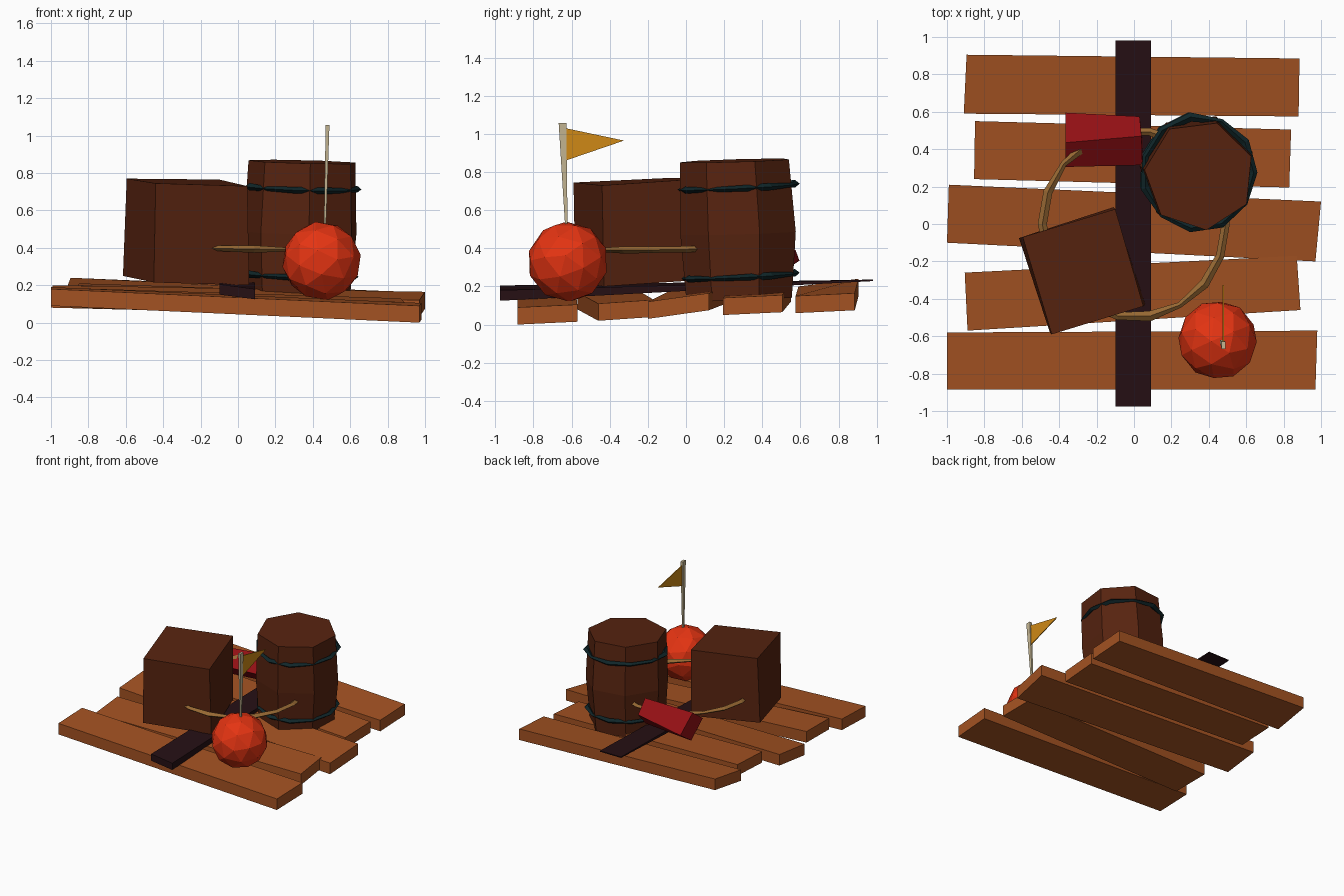
import bpy, bmesh, math
from mathutils import Vector, Matrix

if "Cube" in bpy.data.objects:
    bpy.data.objects.remove(bpy.data.objects["Cube"])


def mat(name, r, g, b):
    m = bpy.data.materials.new(name)
    m.diffuse_color = (r, g, b, 1)
    m.use_nodes = True
    m.node_tree.nodes["Principled BSDF"].inputs["Base Color"].default_value = m.diffuse_color
    return m


PLANK = mat("plank_wood", .37, .085, .016)
DARK = mat("dark_wood", .095, .017, .005)
BEAM = mat("black_wood", .019, .005, .007)
IRON = mat("dark_teal_iron", .005, .019, .022)
RED = mat("deep_red", .29, .005, .007)
BUOY = mat("orange_red", .78, .034, .006)
FLAG = mat("amber_cloth", .62, .25, .008)
POLE = mat("pale_wood", .56, .47, .29)
ROPE = mat("rope_tan", .31, .14, .033)


def finish(name, bm, material):
    bmesh.ops.recalc_face_normals(bm, faces=bm.faces)
    me = bpy.data.meshes.new(name)
    bm.to_mesh(me)
    bm.free()
    me.materials.append(material)
    ob = bpy.data.objects.new(name, me)
    bpy.context.collection.objects.link(ob)
    return ob


def loft(name, rings, material, closed=False):
    """Skin a list of rings; cap the ends unless the loft is a closed loop."""
    bm = bmesh.new()
    rs = [[bm.verts.new(p) for p in r] for r in rings]
    n = len(rs[0])
    pairs = list(zip(rs, rs[1:]))
    if closed:
        pairs.append((rs[-1], rs[0]))
    for a, b in pairs:
        for i in range(n):
            j = (i + 1) % n
            bm.faces.new((a[i], a[j], b[j], b[i]))
    if not closed:
        bm.faces.new(rs[0])
        bm.faces.new(rs[-1])
    return finish(name, bm, material)


def hoop(name, center, rx, ry, tilt_x, tilt_y, w, h, material, segs, wobble=0.0):
    """Low-poly ring with a diamond section, sloping along x and y."""
    rings = []
    for i in range(segs):
        a = 2 * math.pi * i / segs
        k = 1 + wobble * math.sin(i * 2.4)
        ring = []
        for dr, dz in ((w, 0), (0, h), (-w, 0), (0, -h)):
            x = (rx + dr * k) * math.cos(a)
            y = (ry + dr * k) * math.sin(a)
            z = dz * k + tilt_x * x + tilt_y * y
            ring.append((center[0] + x, center[1] + y, center[2] + z))
        rings.append(ring)
    return loft(name, rings, material, closed=True)


# Deck planks: top corners (left back, right back, right front, left front)
planks = [
    [(-1, -.58, .19), (.98, -.57, .105), (.97, -.885, .09), (-1, -.885, .18)],
    [(-.905, -.26, .185), (.87, -.17, .13), (.89, -.46, .11), (-.89, -.57, .17)],
    [(-.99, .21, .20), (1.0, .12, .165), (.97, -.20, .12), (-1, -.10, .17)],
    [(-.85, .55, .21), (.84, .505, .155), (.83, .195, .14), (-.855, .24, .20)],
    [(-.895, .905, .24), (.885, .885, .165), (.88, .575, .15), (-.91, .59, .20)],
]
for i, top in enumerate(planks):
    low = [(x, y, z - .09) for x, y, z in top]
    loft(f"deck_plank_{i + 1}", [low, top], PLANK)

# Cross beam, thinning toward the back
loft("cross_beam", [
    [(-.10, -.975, .15), (.09, -.975, .125), (.09, -.975, .18), (-.10, -.975, .205)],
    [(-.10, .98, .228), (.09, .98, .228), (.09, .98, .236), (-.10, .98, .236)]], BEAM)

# Crate
loft("crate", [
    [(-.615, -.075, .25), (-.11, .09, .235), (.06, -.43, .20), (-.45, -.58, .215)],
    [(-.595, -.07, .77), (-.10, .08, .765), (.05, -.44, .73), (-.44, -.59, .745)]], DARK)

# Barrel: seven-sided, slightly bulged and leaning
rings = []
for z, r, cx, cy in ((.135, .285, .33, .285), (.48, .312, .34, .28), (.86, .295, .35, .26)):
    ring = []
    for i in range(7):
        a = math.radians(20 + i * 360 / 7)
        x, y = r * math.cos(a), r * math.sin(a)
        ring.append((cx + x, cy + y, z - .025 * x + .03 * y))
    rings.append(ring)
loft("barrel", rings, DARK)
hoop("barrel_hoop_top", (.345, .275, .722), .295, .30, -.03, .05, .02, .016, IRON, 11, .3)
hoop("barrel_hoop_bottom", (.335, .285, .255), .29, .29, -.03, .05, .02, .016, IRON, 11, .3)

# Rope loop passing round the cargo
hoop("rope_loop", (0, 0, .405), .49, .50, -.02, .02, .022, .016, ROPE, 18, .3)

# Red box resting on one edge between crate and barrel
loft("red_box", [
    [(-.365, .435, .46), (-.365, .305, .365), (-.365, .455, .24), (-.365, .595, .335)],
    [(.04, .47, .485), (.045, .315, .38), (.045, .455, .27), (.03, .575, .39)]], RED)

# Buoy
bm = bmesh.new()
bmesh.ops.create_icosphere(bm, subdivisions=2, radius=.212,
                           matrix=Matrix.Translation((.447, -.62, .33))
                           @ Matrix.Rotation(.35, 4, 'X') @ Matrix.Rotation(.3, 4, 'Y'))
finish("buoy", bm, BUOY)

# Flag pole, widening toward the top
loft("flag_pole", [
    [(x + sx * wx, y + sy * wy, z) for sx, sy in ((-1, -1), (1, -1), (1, 1), (-1, 1))]
    for x, y, z, wx, wy in ((.463, -.625, .45, .005, .005), (.479, -.648, 1.058, .01, .02))], POLE)

# Flag pennant
tri = [(-.632, 1.03), (-.632, .86), (-.325, .965)]
loft("flag", [[(x, y, z) for y, z in tri] for x in (.474, .480)], FLAG)
